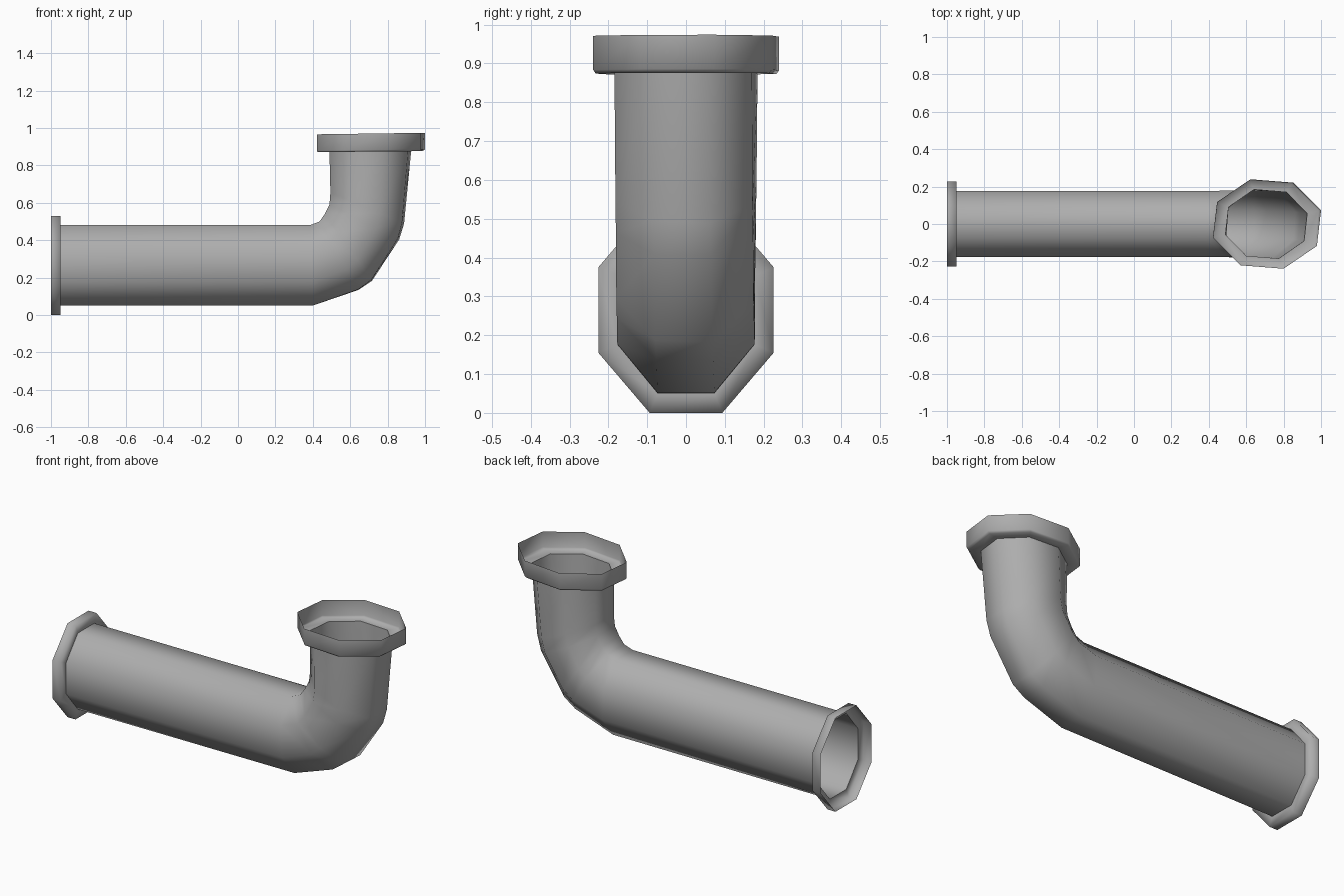
import bpy, bmesh, math
from mathutils import Vector

if "Cube" in bpy.data.objects:
    bpy.data.objects.remove(bpy.data.objects["Cube"])

SIDES = 8

# Dark grey metal
grey = bpy.data.materials.new("dark_grey")
grey.diffuse_color = (0.42, 0.42, 0.42, 1)
grey.use_nodes = True
grey.node_tree.nodes["Principled BSDF"].inputs["Base Color"].default_value = grey.diffuse_color


def ring(outer, inner, half_y, twist=0.0):
    """Octagon spanning outer -> inner point in the xz plane, with a given y radius."""
    o, i = Vector((outer[0], 0, outer[1])), Vector((inner[0], 0, inner[1]))
    centre = (o + i) / 2
    u = (o - i) / 2 / math.cos(math.radians(22.5 - twist))
    v = Vector((0, half_y / math.cos(math.radians(22.5)), 0))
    pts = []
    for k in range(SIDES):
        a = math.radians(22.5 + 45 * k - twist)
        pts.append(centre + u * math.cos(a) + v * math.sin(a))
    return pts


def loft(name, rings):
    """Skin a list of rings into an open, fully smooth shaded tube."""
    bm = bmesh.new()
    loops = [[bm.verts.new(p) for p in r] for r in rings]
    for a, b in zip(loops, loops[1:]):
        for k in range(SIDES):
            n = (k + 1) % SIDES
            bm.faces.new((a[k], a[n], b[n], b[k])).smooth = True
    mesh = bpy.data.meshes.new(name)
    bm.to_mesh(mesh)
    bm.free()
    mesh.materials.append(grey)
    obj = bpy.data.objects.new(name, mesh)
    bpy.context.collection.objects.link(obj)
    return obj


# Pipe: straight run, then an elbow turning upward with a slight twist
start = ring((-0.95, 0.05), (-0.95, 0.48), 0.177)
end = ring((0.926, 0.877), (0.489, 0.873), 0.178, 5.5)
loft("pipe", [
    start,
    ring((0.404, 0.052), (0.385, 0.48), 0.177),
    ring((0.644, 0.134), (0.436, 0.50), 0.177, 1),
    ring((0.716, 0.182), (0.464, 0.54), 0.177, 2),
    ring((0.862, 0.404), (0.489, 0.591), 0.177, 3),
    ring((0.888, 0.489), (0.494, 0.655), 0.177, 4),
    end,
])

# Thin open collar on the horizontal end
loft("end_collar", [
    ring((-1.0, 0.0), (-1.0, 0.53), 0.226),
    ring((-0.95, 0.0), (-0.95, 0.53), 0.226),
    start,
])

# Deeper open collar on the upright end
loft("top_collar", [
    end,
    ring((0.987, 0.876), (0.425, 0.871), 0.225, 5.5),
    ring((1.0, 0.886), (0.422, 0.879), 0.231, 5.5),
    ring((1.0, 0.974), (0.422, 0.966), 0.231, 5.5),
])
